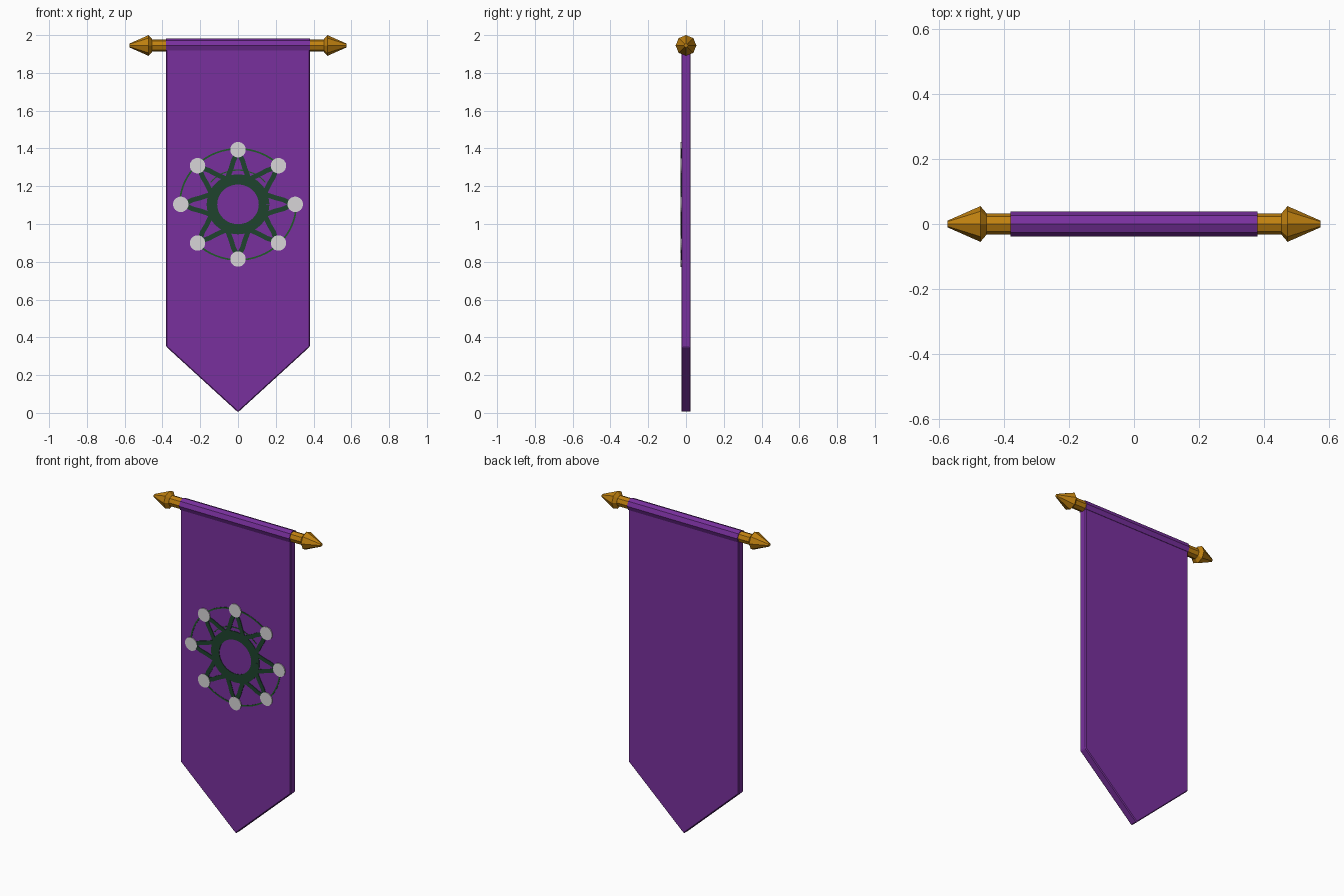
import bpy, bmesh, math
from mathutils import Vector

if "Cube" in bpy.data.objects:
    bpy.data.objects.remove(bpy.data.objects["Cube"])

ROD_Z = 1.945
EMBLEM_Z = 1.104
FRONT = -0.025


def material(name, rgb):
    m = bpy.data.materials.new(name)
    m.diffuse_color = (*rgb, 1)
    m.use_nodes = True
    m.node_tree.nodes["Principled BSDF"].inputs["Base Color"].default_value = m.diffuse_color
    return m


PURPLE = material("purple cloth", (0.19, 0.03, 0.34))
GOLD = material("gold", (0.53, 0.22, 0.005))
DARK_GREEN = material("dark green", (0.013, 0.056, 0.027))
GREEN = material("leaf green", (0.014, 0.10, 0.022))
SILVER = material("pale silver", (0.68, 0.66, 0.68))


def finish(bm, name, mat):
    bmesh.ops.recalc_face_normals(bm, faces=bm.faces)
    me = bpy.data.meshes.new(name)
    bm.to_mesh(me)
    bm.free()
    me.materials.append(mat)
    ob = bpy.data.objects.new(name, me)
    bpy.context.collection.objects.link(ob)
    return ob


def prism(bm, outline, y0, y1):
    """Extrude an x/z outline from y0 to y1."""
    a = [bm.verts.new((x, y0, z)) for x, z in outline]
    b = [bm.verts.new((x, y1, z)) for x, z in outline]
    bm.faces.new(a)
    bm.faces.new(b[::-1])
    n = len(a)
    for i in range(n):
        bm.faces.new((a[i], b[i], b[(i + 1) % n], a[(i + 1) % n]))


def lathe_x(name, profile, mat, sides=8):
    """Turn an (x, radius) profile around the rod axis, with capped ends."""
    bm = bmesh.new()
    rings = []
    for x, r in profile:
        rings.append([bm.verts.new((x, r * math.sin(math.tau * i / sides),
                                    ROD_Z + r * math.cos(math.tau * i / sides)))
                      for i in range(sides)])
    for p, q in zip(rings, rings[1:]):
        for i in range(sides):
            j = (i + 1) % sides
            bm.faces.new((p[i], p[j], q[j], q[i]))
    bm.faces.new(rings[0])
    bm.faces.new(rings[-1])
    return finish(bm, name, mat)


def ribbon(bm, points, width, depth):
    """Thin flat strip along a path in emblem coordinates."""
    pts = [Vector(p) for p in points]
    left, right = [], []
    for i, p in enumerate(pts):
        t = (pts[min(i + 1, len(pts) - 1)] - pts[max(i - 1, 0)]).normalized()
        n = Vector((-t.y, t.x)) * width / 2
        left.append(p + n)
        right.append(p - n)
    for i in range(len(pts) - 1):
        quad = (left[i], left[i + 1], right[i + 1], right[i])
        prism(bm, [place(q) for q in quad], FRONT, FRONT - depth)


def place(p):
    return p[0], EMBLEM_Z + p[1] * 0.955


def arc(radius, start, end, steps):
    return [(radius * math.cos(math.radians(start + (end - start) * i / steps)),
             radius * math.sin(math.radians(start + (end - start) * i / steps)))
            for i in range(steps + 1)]


# Hanging cloth with pointed hem and slightly bevelled rim
bm = bmesh.new()
prism(bm, [(-0.38, ROD_Z), (-0.38, 0.35), (0, 0.003), (0.38, 0.35), (0.38, ROD_Z)],
      -0.025, 0.025)
cloth = finish(bm, "banner_cloth", PURPLE)
bevel = cloth.modifiers.new("rim", 'BEVEL')
bevel.width = 0.005
bevel.segments = 1

# Sleeve, rod and pointed finials
lathe_x("cloth_sleeve", [(-0.38, 0.038), (0.38, 0.038)], PURPLE)
lathe_x("rod", [(-0.465, 0.033), (0.465, 0.033)], GOLD)
for side, s in (("left", -1), ("right", 1)):
    lathe_x(side + "_finial", [(s * 0.455, 0.034), (s * 0.473, 0.055), (s * 0.575, 0.010)], GOLD)

# Emblem: hub ring and eight open petals
bm = bmesh.new()
ribbon(bm, arc(0.138, 0, 360, 48), 0.056, 0.003)
for k in range(8):
    a = math.radians(45 * k)
    for s in (-1, 1):
        path = [(0.275, 0.008), (0.24, 0.025), (0.20, 0.036), (0.15, 0.054)]
        ribbon(bm, [(u * math.cos(a) - s * v * math.sin(a),
                     u * math.sin(a) + s * v * math.cos(a)) for u, v in path], 0.026, 0.003)
finish(bm, "emblem_petals", DARK_GREEN)

# Emblem: thin outer and inner arcs
bm = bmesh.new()
for start, end in ((45, 178), (225, 360)):
    ribbon(bm, arc(0.308, start, end, 24), 0.009, 0.002)
ribbon(bm, arc(0.19, 40, 140, 16), 0.006, 0.002)
finish(bm, "emblem_arcs", GREEN)

# Emblem: eight round studs
bm = bmesh.new()
for k in range(8):
    a = math.radians(45 * k)
    cx, cz = place((0.303 * math.cos(a), 0.303 * math.sin(a)))
    prism(bm, [(cx + x, cz + z) for x, z in arc(0.041, 0, 345, 23)], FRONT, FRONT - 0.005)
finish(bm, "emblem_studs", SILVER)
